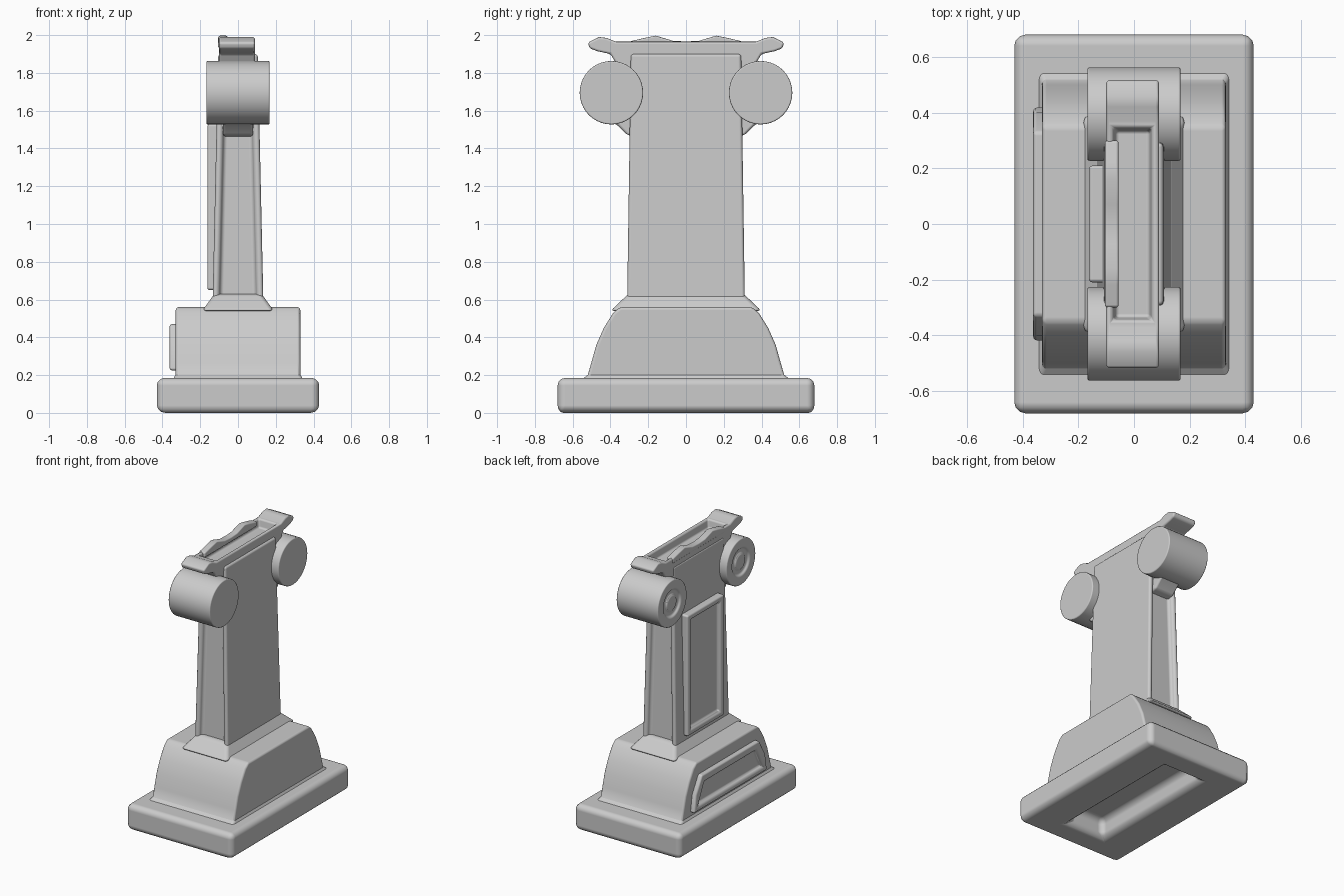
import bpy, bmesh, math
from mathutils import Matrix

cube = bpy.data.objects.get("Cube")
if cube:
    bpy.data.objects.remove(cube, do_unlink=True)

stone = bpy.data.materials.new("grey_stone")
stone.use_nodes = True
colour = (0.6, 0.6, 0.6, 1)
stone.diffuse_color = colour
stone.node_tree.nodes["Principled BSDF"].inputs["Base Color"].default_value = colour


def finish(name, bm, bevel, segments=3):
    bmesh.ops.recalc_face_normals(bm, faces=bm.faces)
    mesh = bpy.data.meshes.new(name)
    bm.to_mesh(mesh)
    bm.free()
    mesh.materials.append(stone)
    for p in mesh.polygons:
        p.use_smooth = True
    ob = bpy.data.objects.new(name, mesh)
    bpy.context.collection.objects.link(ob)
    mod = ob.modifiers.new("soft_edges", "BEVEL")
    mod.width = bevel
    mod.segments = segments
    mod.limit_method = "ANGLE"
    mod.angle_limit = math.radians(35)
    mod.harden_normals = True
    return ob


def frustum(z0, z1, low, high):
    """Tapered box from half sizes at the bottom and the top."""
    bm = bmesh.new()
    bmesh.ops.create_cube(bm, size=2)
    for v in bm.verts:
        hx, hy = high if v.co.z > 0 else low
        v.co = (v.co.x * hx, v.co.y * hy, z1 if v.co.z > 0 else z0)
    return bm


def prism(outline, x0, x1):
    """Extrude a (y, z) outline along x."""
    bm = bmesh.new()
    face = bm.faces.new([bm.verts.new((x0, y, z)) for y, z in outline])
    ext = bmesh.ops.extrude_face_region(bm, geom=[face])
    for g in ext["geom"]:
        if isinstance(g, bmesh.types.BMVert):
            g.co.x = x1
    bmesh.ops.recalc_face_normals(bm, faces=bm.faces)
    return bm


def mirrored(half):
    return half + [(-y, z) for y, z in reversed(half)]


def facing(bm, axis, sign):
    """Largest face pointing along an axis."""
    faces = [f for f in bm.faces if f.normal[axis] * sign > 0.9]
    return max(faces, key=lambda f: f.calc_area())


def dent(bm, face, rim, depth, slope=0.015):
    """Inset a face, then sink its middle."""
    bm.normal_update()
    bmesh.ops.inset_individual(bm, faces=[face], thickness=rim)
    bmesh.ops.inset_individual(bm, faces=[face], thickness=slope, depth=-depth)


# Plinth with a long hollow underneath
bm = frustum(0, 0.185, (0.43, 0.68), (0.43, 0.68))
bm.normal_update()
under = facing(bm, 2, -1)
bmesh.ops.inset_individual(bm, faces=[under], thickness=0.1)
for v in under.verts:
    v.co.x = math.copysign(0.15, v.co.x)
    v.co.y = math.copysign(0.5, v.co.y)
bmesh.ops.inset_individual(bm, faces=[under], thickness=0.03, depth=-0.13)
finish("plinth", bm, 0.04)

# Curved pedestal and the skirt around the shaft
pedestal = [(0.55, 0.17), (0.52, 0.20), (0.50, 0.27), (0.475, 0.36),
            (0.435, 0.45), (0.385, 0.53), (0.35, 0.56)]
finish("pedestal", prism(mirrored(pedestal), -0.33, 0.33), 0.035)
finish("pedestal_foot", frustum(0.17, 0.21, (0.35, 0.56), (0.325, 0.51)), 0.015)
finish("shaft_skirt", frustum(0.54, 0.63, (0.19, 0.40), (0.125, 0.305)), 0.02)

# Shaft with a groove on each narrow face
bm = frustum(0.56, 1.9, (0.135, 0.312), (0.105, 0.292))
bm.normal_update()
for sign in (-1, 1):
    dent(bm, facing(bm, 1, sign), 0.045, 0.035)
finish("shaft", bm, 0.02)

# Framed panels on the right side
bm = prism(mirrored([(0.21, 0.65), (0.21, 1.53)]), -0.162, -0.10)
dent(bm, facing(bm, 0, -1), 0.055, 0.025)
finish("shaft_panel", bm, 0.015)
bm = prism(mirrored([(0.42, 0.225), (0.40, 0.35), (0.33, 0.47)]), -0.362, -0.30)
dent(bm, facing(bm, 0, -1), 0.06, 0.025)
finish("pedestal_panel", bm, 0.018)

# Capital with upturned tips and a trough along the top
capital = [(0.29, 1.5), (0.31, 1.75), (0.37, 1.85), (0.40, 1.9), (0.47, 1.915),
           (0.51, 1.93), (0.52, 1.96), (0.46, 1.99), (0.42, 1.985), (0.37, 1.965)]
bm = prism(mirrored(capital), -0.1, 0.09)
dent(bm, facing(bm, 2, 1), 0.035, 0.06)
finish("capital", bm, 0.014)

# Wavy ornament along the right rim
wave = [(0, 1.966), (0.07, 1.97), (0.16, 1.997), (0.22, 1.985), (0.3, 1.966), (0.3, 1.93)]
outline = [(-y, z) for y, z in reversed(wave[1:])] + wave
finish("rim_ornament", prism(outline, -0.105, -0.055), 0.01)

# Scrolls with eyes on the right side, and a bracket under each
for label, side in (("front", -1), ("back", 1)):
    bm = bmesh.new()
    bmesh.ops.create_cone(bm, cap_ends=True, segments=40, radius1=0.168,
                          radius2=0.168, depth=0.335)
    bmesh.ops.rotate(bm, verts=bm.verts, matrix=Matrix.Rotation(math.pi / 2, 3, "Y"))
    bmesh.ops.translate(bm, verts=bm.verts, vec=(0, side * 0.395, 1.695))
    bm.normal_update()
    eye = facing(bm, 0, -1)
    dent(bm, eye, 0.065, 0.015)
    dent(bm, eye, 0.025, -0.012, 0.01)
    finish(label + "_scroll", bm, 0.022)

    bracket = [(side * y, z) for y, z in
               [(0.25, 1.46), (0.31, 1.47), (0.36, 1.52), (0.42, 1.56), (0.25, 1.6)]]
    finish(label + "_bracket", prism(bracket, -0.08, 0.08), 0.015)
